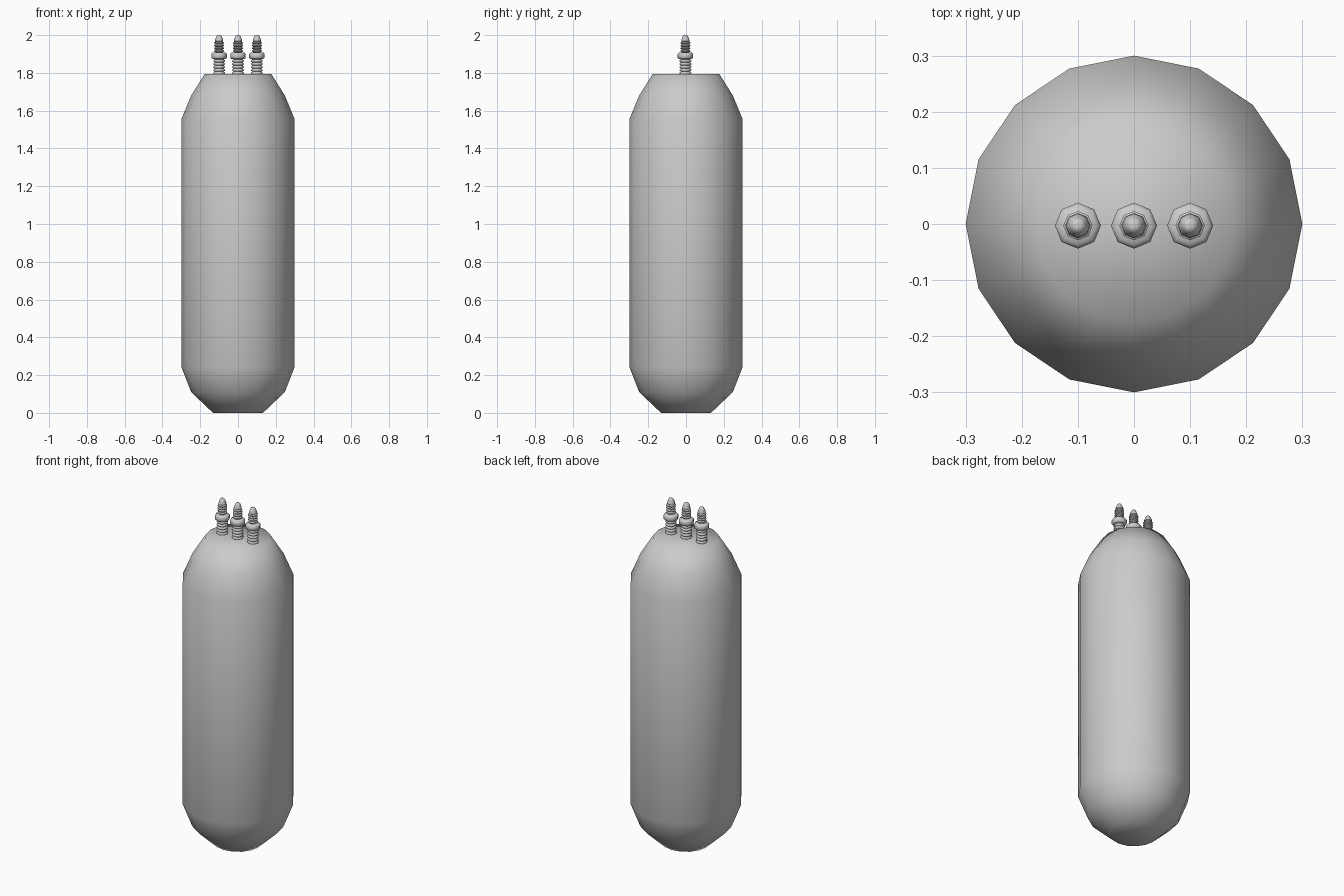
import bpy
import bmesh
from math import cos, sin, tau

old = bpy.data.objects.get("Cube")
if old:
    bpy.data.objects.remove(old, do_unlink=True)

grey = bpy.data.materials.new("plain grey")
grey.use_nodes = True
colour = (0.6, 0.6, 0.6, 1)
grey.diffuse_color = colour
grey.node_tree.nodes["Principled BSDF"].inputs["Base Color"].default_value = colour


def lathe(name, profile, sides, location=(0, 0, 0)):
    """Turn a (radius, height) profile around z and close both ends."""
    bm = bmesh.new()
    rings = [[bm.verts.new((r * cos(tau * i / sides), r * sin(tau * i / sides), z))
              for i in range(sides)] for r, z in profile]
    for low, high in zip(rings, rings[1:]):
        for i in range(sides):
            j = (i + 1) % sides
            bm.faces.new((low[i], low[j], high[j], high[i]))
    bm.faces.new(rings[0][::-1])
    bm.faces.new(rings[-1])
    for face in bm.faces:
        face.smooth = True
    mesh = bpy.data.meshes.new(name)
    bm.to_mesh(mesh)
    bm.free()
    mesh.materials.append(grey)
    obj = bpy.data.objects.new(name, mesh)
    obj.location = location
    bpy.context.collection.objects.link(obj)
    return obj


def thread(root, crest, bottom, top, count):
    """Profile of evenly stacked ridges."""
    step = (top - bottom) / count
    points = []
    for i in range(count):
        z = bottom + i * step
        points += [(root, z), (crest, z + step * 0.35), (crest, z + step * 0.65)]
    return points + [(root, top)]


# Tank with faceted domes
lathe("tank", [(0.132, 0), (0.248, 0.11), (0.3, 0.243), (0.3, 1.555),
               (0.248, 1.68), (0.176, 1.795)], 16)

# Three threaded valve fittings: lower thread, collar, upper thread, rounded tip
fitting = thread(0.024, 0.031, 1.79, 1.872, 5)
fitting += [(0.035, 1.874), (0.041, 1.88), (0.041, 1.9), (0.034, 1.907)]
fitting += thread(0.019, 0.026, 1.909, 1.966, 4)
fitting += [(0.022, 1.968), (0.021, 1.976), (0.015, 1.991), (0.011, 1.998), (0.005, 2)]
for side, x in (("right", -0.1), ("middle", 0), ("left", 0.1)):
    obj = lathe(side + "_fitting", fitting, 8, (x, -0.003, 0))
    obj.data.set_sharp_from_angle(angle=0.9)
